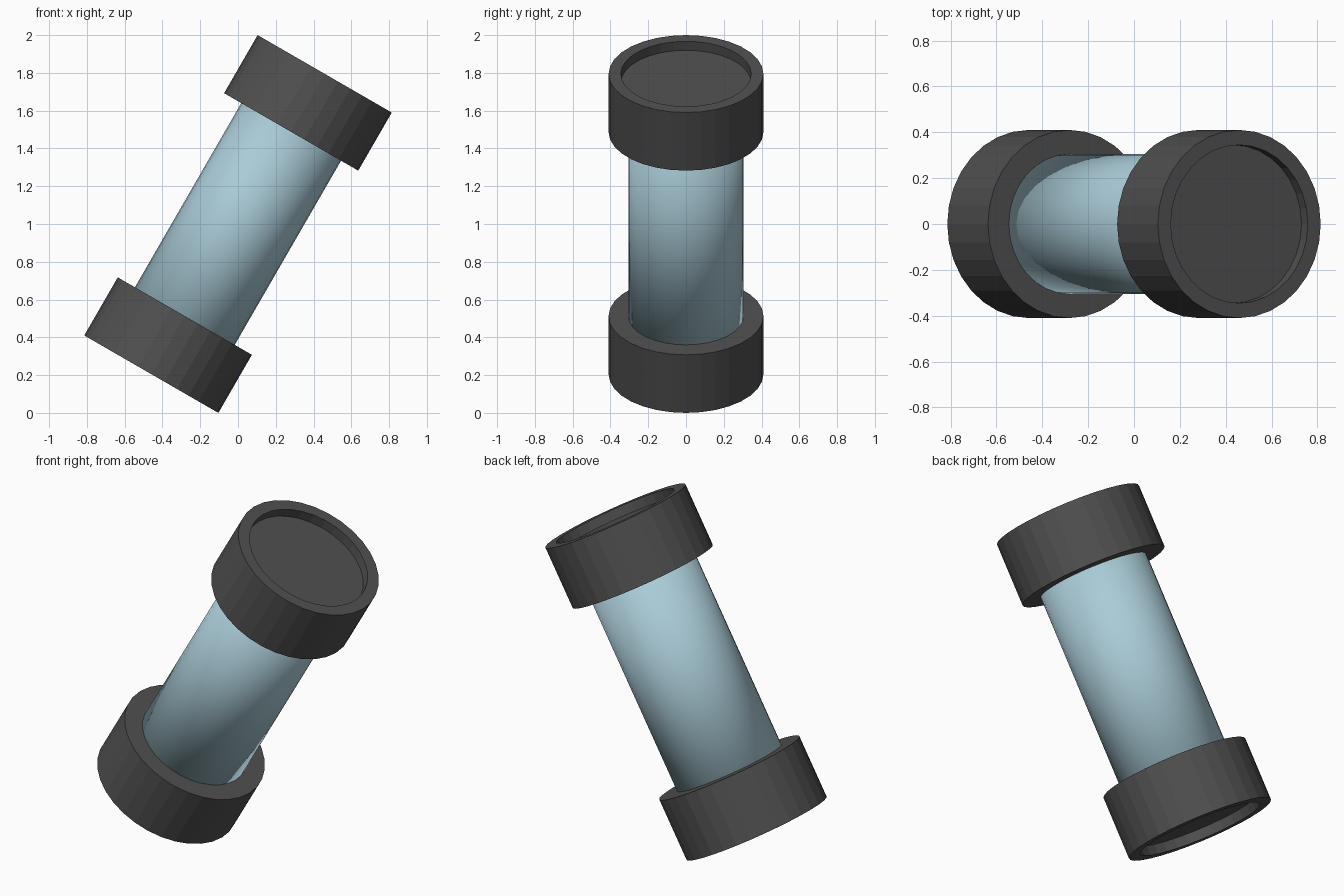
import bpy, bmesh
from math import radians
from mathutils import Matrix

if "Cube" in bpy.data.objects:
    bpy.data.objects.remove(bpy.data.objects["Cube"])

SIDES = 32
HALF = 0.918      # half of the overall length along the axis
CAP_R, CAP_H = 0.41, 0.355
RECESS_R, RECESS_D = 0.345, 0.055
TUBE_R = 0.305

# the whole canister leans 30 degrees toward +x around its middle
LEAN = Matrix.Translation((0, 0, 1)) @ Matrix.Rotation(radians(30), 4, 'Y')


def material(name, color):
    m = bpy.data.materials.new(name)
    m.diffuse_color = color
    m.use_nodes = True
    m.node_tree.nodes["Principled BSDF"].inputs["Base Color"].default_value = m.diffuse_color
    return m


def add_object(name, bm, mat, matrix, smooth=False):
    for f in bm.faces:
        f.smooth = smooth
    mesh = bpy.data.meshes.new(name)
    bm.to_mesh(mesh)
    bm.free()
    mesh.materials.append(mat)
    ob = bpy.data.objects.new(name, mesh)
    ob.matrix_world = matrix
    bpy.context.collection.objects.link(ob)
    return ob


def cylinder(radius, depth):
    bm = bmesh.new()
    bmesh.ops.create_cone(bm, cap_ends=True, segments=SIDES,
                          radius1=radius, radius2=radius, depth=depth)
    return bm


dark = material("dark_cap", (0.08, 0.08, 0.08, 1))
glass = material("pale_blue", (0.40, 0.60, 0.68, 1))

# smooth tube running between the two recessed end floors
add_object("tube", cylinder(TUBE_R, 2 * (HALF - RECESS_D - 0.05)), glass, LEAN, True)

# end caps: short flat-sided drums with a shallow recess in the outer face
for name, flip in (("top_cap", 0), ("bottom_cap", 180)):
    bm = cylinder(CAP_R, CAP_H)
    outer = max(bm.faces, key=lambda f: f.calc_center_median().z)
    bmesh.ops.inset_region(bm, faces=[outer], thickness=CAP_R - RECESS_R)
    floor = bmesh.ops.extrude_discrete_faces(bm, faces=[outer])["faces"][0]
    bmesh.ops.translate(bm, verts=floor.verts, vec=(0, 0, -RECESS_D))
    place = Matrix.Rotation(radians(flip), 4, 'Y') @ Matrix.Translation((0, 0, HALF - CAP_H / 2))
    add_object(name, bm, dark, LEAN @ place)
